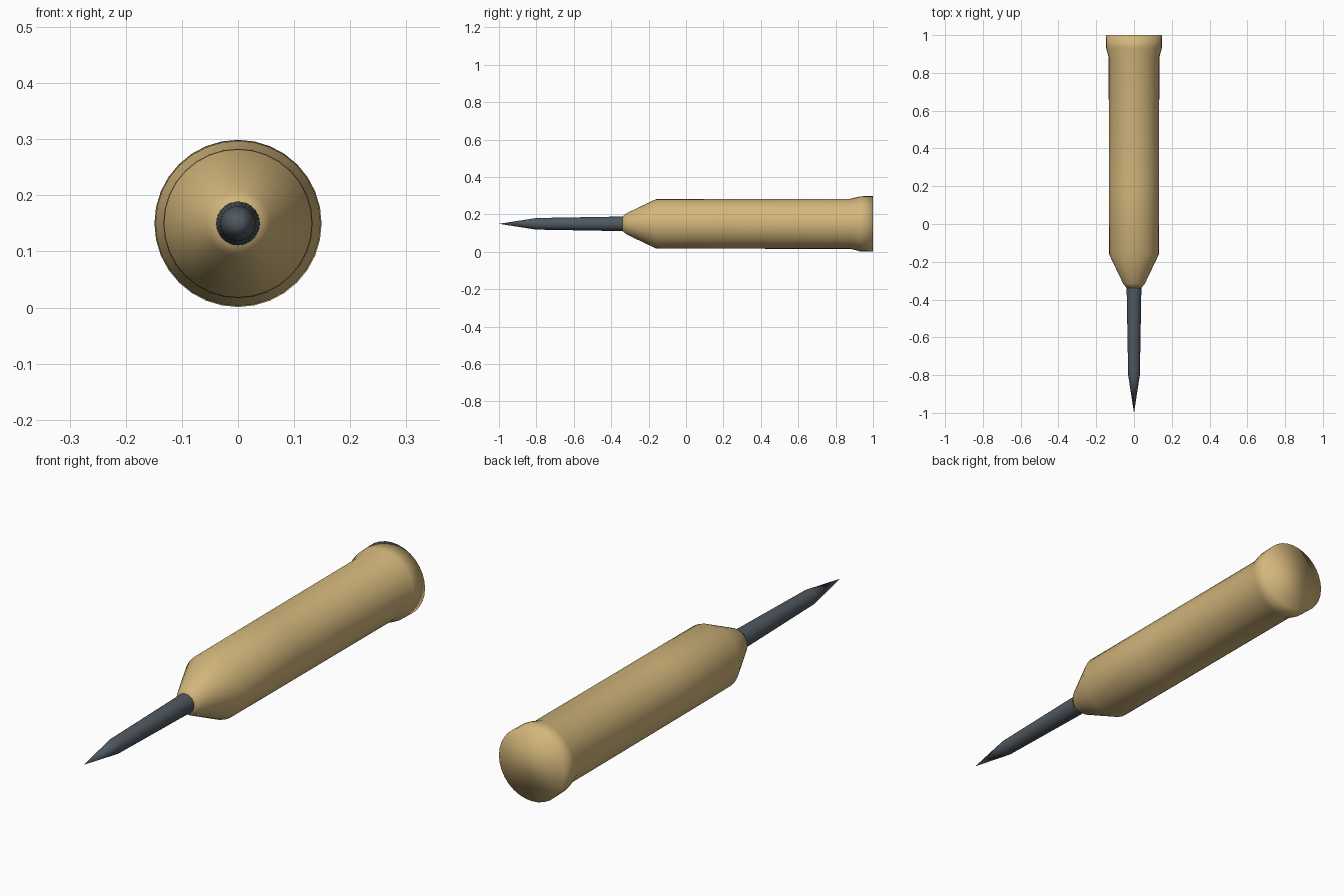
import bpy, bmesh
from math import cos, sin, tau

if "Cube" in bpy.data.objects:
    bpy.data.objects.remove(bpy.data.objects["Cube"])

SIDES = 32
AXIS_Z = 0.15


def material(name, color):
    m = bpy.data.materials.new(name)
    m.diffuse_color = color
    m.use_nodes = True
    m.node_tree.nodes["Principled BSDF"].inputs["Base Color"].default_value = m.diffuse_color
    return m


def lathe(name, profile, mat):
    """Revolve (y, radius) points about the long axis; close both ends."""
    bm = bmesh.new()
    rings = []
    for y, r in profile:
        if r == 0:
            rings.append([bm.verts.new((0, y, AXIS_Z))])
        else:
            rings.append([bm.verts.new((r * cos(tau * i / SIDES), y,
                                        AXIS_Z + r * sin(tau * i / SIDES)))
                          for i in range(SIDES)])
    for a, b in zip(rings, rings[1:]):
        for i in range(SIDES):
            j = (i + 1) % SIDES
            if len(a) == 1:
                bm.faces.new((a[0], b[i], b[j]))
            else:
                bm.faces.new((a[i], b[i], b[j], a[j]))
    for ring in (rings[0], rings[-1]):
        if len(ring) > 1:
            bm.faces.new(ring)
    bmesh.ops.recalc_face_normals(bm, faces=bm.faces[:])
    for f in bm.faces:
        f.smooth = True
    me = bpy.data.meshes.new(name)
    bm.to_mesh(me)
    bm.free()
    me.materials.append(mat)
    ob = bpy.data.objects.new(name, me)
    bpy.context.collection.objects.link(ob)
    return ob


wood = material("wood", (0.65, 0.47, 0.2, 1))
steel = material("steel", (0.08, 0.10, 0.12, 1))

# Wooden handle: tapered nose, straight grip, flared flat butt
lathe("handle", [(-0.34, 0.039), (-0.315, 0.058), (-0.16, 0.132), (0.2, 0.133),
                 (0.88, 0.134), (0.93, 0.147), (1.0, 0.149)], wood)

# Steel spike with a conical point
lathe("spike", [(-1.0, 0), (-0.80, 0.031), (-0.341, 0.039), (-0.30, 0.039)], steel)
